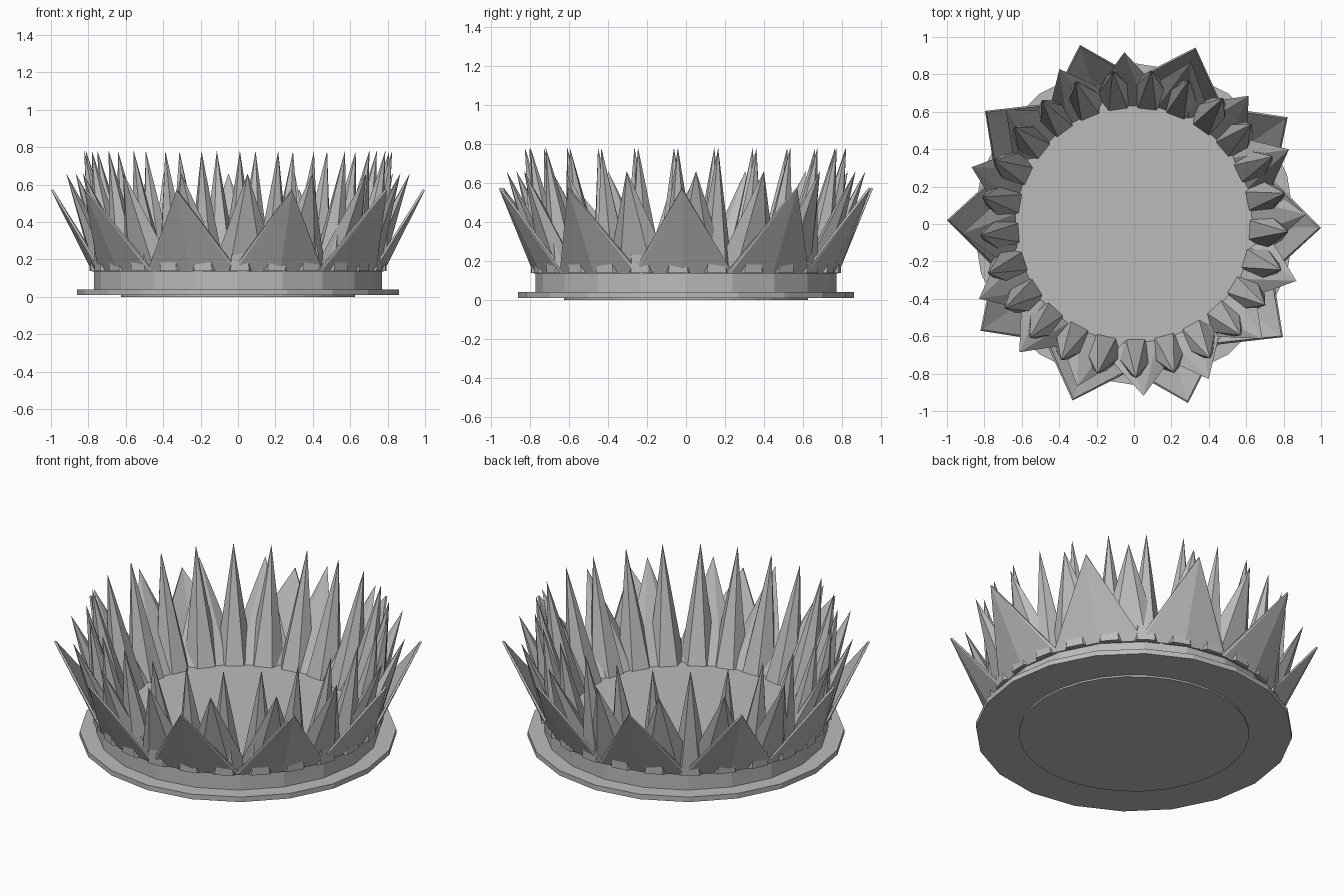
import bpy, bmesh
from math import radians, cos, sin, pi
from mathutils import Vector, Matrix

cube = bpy.data.objects.get("Cube")
if cube:
    bpy.data.objects.remove(cube)

grey = bpy.data.materials.new("plain_grey")
grey.use_nodes = True
colour = (0.5, 0.5, 0.5, 1)
grey.diffuse_color = colour
grey.node_tree.nodes["Principled BSDF"].inputs["Base Color"].default_value = colour


def finish(name, bm):
    """Turn a bmesh into a flat-shaded grey object."""
    bmesh.ops.recalc_face_normals(bm, faces=bm.faces)
    mesh = bpy.data.meshes.new(name)
    bm.to_mesh(mesh)
    bm.free()
    mesh.materials.append(grey)
    obj = bpy.data.objects.new(name, mesh)
    bpy.context.scene.collection.objects.link(obj)
    return obj


def disc(name, radius, low, high, sides):
    bm = bmesh.new()
    bmesh.ops.create_cone(
        bm, cap_ends=True, segments=sides, radius1=radius, radius2=radius,
        depth=high - low, matrix=Matrix.Translation((0, 0, (low + high) / 2)))
    return finish(name, bm)


def polar(radius, angle, z):
    return Vector((radius * cos(angle), radius * sin(angle), z))


# Stepped base
disc("foot_disc", 0.625, 0, 0.012, 32)
disc("base_plate", 0.86, 0.01, 0.04, 20)
disc("base_drum", 0.77, 0.04, 0.135, 20)


# Outer row: broad folded leaves joined in a thin shell
def leaf_row(name, count, offset, base_r, tip_r, low, valley, tip_z):
    bm = bmesh.new()
    half = pi / count
    for i in range(count):
        a = radians(offset) + 2 * half * i
        left, mid, right = [bm.verts.new(polar(base_r, a + s * half, low)) for s in (-1, 0, 1)]
        left_top, right_top = [bm.verts.new(polar(base_r + 0.005, a + s * half, valley)) for s in (-1, 1)]
        tip = bm.verts.new(polar(tip_r, a, tip_z))
        for face in ((left, mid, tip), (left, tip, left_top),
                     (mid, right, tip), (right, right_top, tip)):
            bm.faces.new(face)
    bmesh.ops.remove_doubles(bm, verts=bm.verts, dist=0.001)
    obj = finish(name, bm)
    shell = obj.modifiers.new("thickness", "SOLIDIFY")
    shell.thickness = 0.012
    return obj


# Inner rows: faceted spikes leaning outward
def spike_row(name, count, offset, base_r, tip_r, tip_z, width, depth, sides=6):
    bm = bmesh.new()
    low = 0.137
    for i in range(count):
        a = radians(offset) + 2 * pi * i / count
        turn = Matrix.Rotation(a, 3, "Z")
        ring = []
        for k in range(sides):
            t = 2 * pi * (k + 0.5) / sides
            ring.append(bm.verts.new(turn @ Vector((base_r + depth * cos(t), width * sin(t), low))))
        tip = bm.verts.new(polar(tip_r, a, tip_z))
        bm.faces.new(ring)
        for k in range(sides):
            bm.faces.new((ring[k], ring[(k + 1) % sides], tip))
    return finish(name, bm)


leaf_row("outer_leaves", 10, -1.2, 0.78, 1.0, 0.135, 0.16, 0.57)
spike_row("middle_spikes", 16, 3.2, 0.70, 0.92, 0.66, 0.18, 0.08)
spike_row("inner_spikes", 25, -2.9, 0.705, 0.825, 0.78, 0.10, 0.10)
